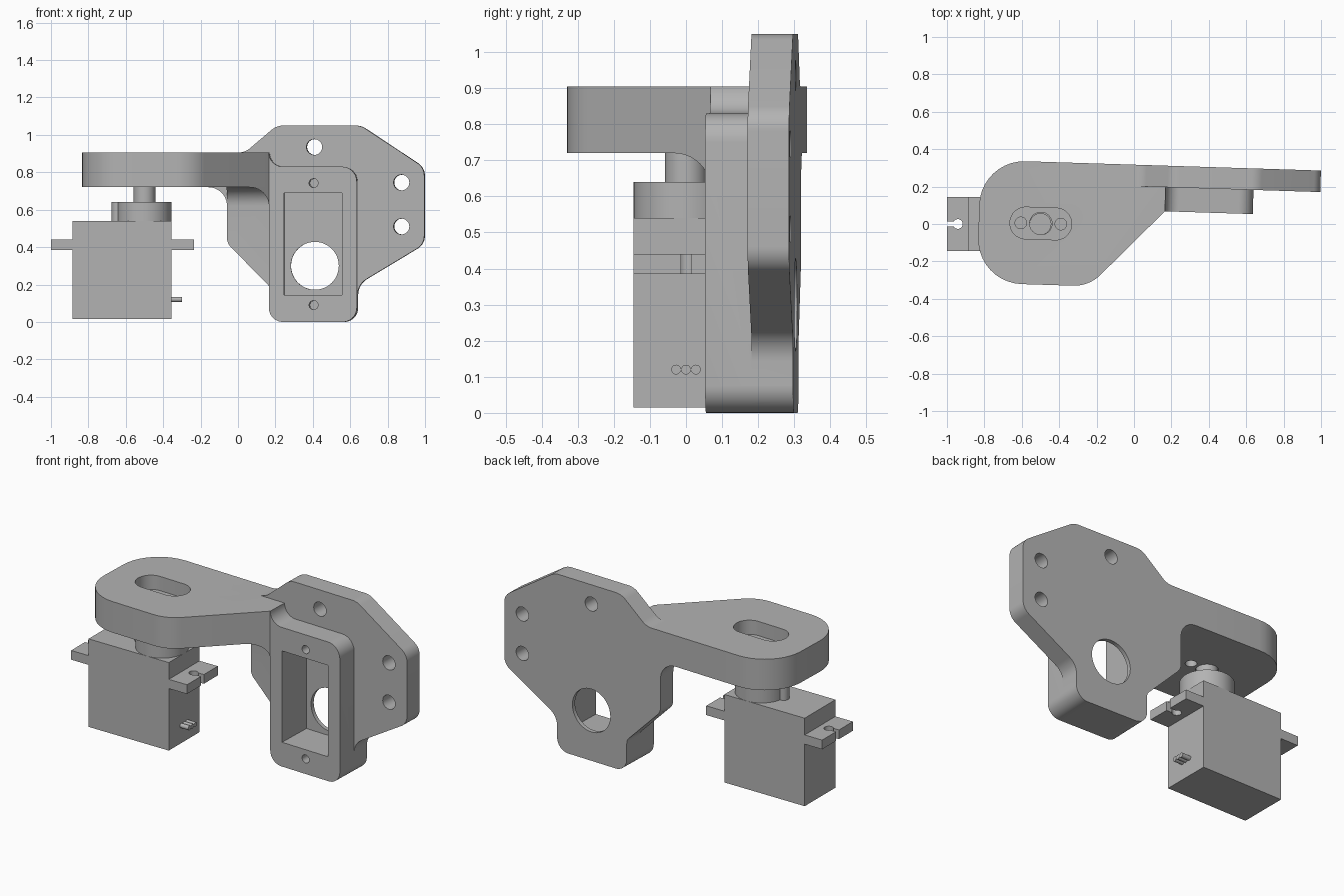
import bpy, bmesh, math
from mathutils import Vector, Matrix

if "Cube" in bpy.data.objects:
    bpy.data.objects.remove(bpy.data.objects["Cube"], do_unlink=True)

grey = bpy.data.materials.new("plain grey")
grey.use_nodes = True
GREY = (0.45, 0.45, 0.45, 1)
grey.diffuse_color = GREY
grey.node_tree.nodes["Principled BSDF"].inputs["Base Color"].default_value = GREY


def rounded(corners, steps=10):
    """Outline from (u, v, radius) corners, each corner filleted."""
    out = []
    for i, (u, v, r) in enumerate(corners):
        p = Vector((u, v))
        if r == 0:
            out.append(p)
            continue
        a = (Vector(corners[i - 1][:2]) - p).normalized()
        b = (Vector(corners[(i + 1) % len(corners)][:2]) - p).normalized()
        half = a.angle(b) / 2
        centre = p + (a + b).normalized() * r / math.sin(half)
        start = p + a * r / math.tan(half) - centre
        end = p + b * r / math.tan(half) - centre
        sweep = start.angle_signed(end)
        for k in range(steps + 1):
            out.append(centre + Matrix.Rotation(-sweep * k / steps, 2) @ start)
    return out


def cove(u, v, su, sv, r, steps=10):
    """Concave fillet section filling an inside corner."""
    pts = [Vector((u, v))]
    for k in range(steps + 1):
        t = math.pi / 2 * k / steps
        pts.append(Vector((u + su * r * (1 - math.sin(t)), v + sv * r * (1 - math.cos(t)))))
    return pts


def disc(u, v, r, n=48):
    return [Vector((u + r * math.cos(2 * math.pi * k / n), v + r * math.sin(2 * math.pi * k / n)))
            for k in range(n)]


def rect(u0, u1, v0, v1):
    return [Vector(p) for p in ((u0, v0), (u1, v0), (u1, v1), (u0, v1))]


def prism(name, pts, axis, lo, hi):
    """Extrude an outline along an axis; u, v are the other two axes in order."""
    place = {"x": lambda p, h: (h, p.x, p.y),
             "y": lambda p, h: (p.x, h, p.y),
             "z": lambda p, h: (p.x, p.y, h)}[axis]
    bm = bmesh.new()
    face = bm.faces.new([bm.verts.new(place(p, lo)) for p in pts])
    new = bmesh.ops.extrude_face_region(bm, geom=[face])["geom"]
    shift = Vector(place(Vector((0, 0)), hi - lo))
    bmesh.ops.translate(bm, vec=shift, verts=[g for g in new if isinstance(g, bmesh.types.BMVert)])
    bmesh.ops.recalc_face_normals(bm, faces=bm.faces)
    mesh = bpy.data.meshes.new(name)
    bm.to_mesh(mesh)
    bm.free()
    mesh.materials.append(grey)
    ob = bpy.data.objects.new(name, mesh)
    bpy.context.scene.collection.objects.link(ob)
    return ob


def combine(base, operation, *tools):
    """Apply boolean tools to the base and discard them."""
    for tool in tools:
        tool.hide_render = True
        mod = base.modifiers.new("cut", "BOOLEAN")
        mod.operation, mod.solver, mod.object = operation, "EXACT", tool
        bpy.context.view_layer.update()
        deps = bpy.context.evaluated_depsgraph_get()
        mesh = bpy.data.meshes.new_from_object(base.evaluated_get(deps))
        base.modifiers.clear()
        base.data = mesh
        bpy.data.objects.remove(tool, do_unlink=True)
    return base


def finish(ob):
    bpy.ops.object.select_all(action="DESELECT")
    ob.select_set(True)
    bpy.context.view_layer.objects.active = ob
    bpy.ops.object.shade_smooth_by_angle(angle=math.radians(30))


# Bracket dimensions, in its own untwisted frame
BACK, PLATE, FRONT = 0.317, 0.202, 0.073
LEFT, RIGHT = 0.163, 0.633
LOW, HIGH = 0.72, 0.905

# Horizontal arm
arm_outline = rounded([(-0.83, BACK, 0.24), (-0.83, -0.34, 0.24), (-0.23, -0.34, 0.2),
                       (LEFT, FRONT, 0), (LEFT, BACK, 0)])
bracket = prism("bracket", arm_outline, "z", LOW, HIGH)

# Upright mounting plate, blended into the arm
plate = prism("plate", rounded([
    (0.2, 1.05, 0.1), (0.65, 1.05, 0.1), (0.99, 0.825, 0.08), (0.99, 0.415, 0.08),
    (RIGHT, 0.2, 0.1), (RIGHT, 0, 0.075), (LEFT, 0, 0.075), (LEFT, 0.19, 0.05),
    (-0.065, 0.42, 0.07), (-0.065, LOW, 0.1), (-0.2, LOW, 0), (-0.2, HIGH, 0),
    (0.03, HIGH, 0.1)]), "y", PLATE, BACK)

# Motor housing on the plate
housing = prism("housing", rounded([
    (LEFT, 0, 0.075), (RIGHT, 0, 0.075), (RIGHT, 0.83, 0.08), (LEFT, 0.83, 0)]),
    "y", FRONT, BACK)
top_cove = prism("top_cove", cove(LEFT, 0.83, 1, 1, 0.075), "y", FRONT, BACK)

# Fillets under the arm, trimmed to its footprint
side_cove = combine(prism("side_cove", cove(LEFT, LOW, -1, -1, 0.1), "y", -0.1, BACK),
                    "INTERSECT", prism("footprint", arm_outline, "z", 0.5, 0.8))
back_cove = prism("back_cove", cove(PLATE, LOW, -1, -1, 0.1), "x", -0.065, LEFT)
combine(bracket, "UNION", plate, housing, top_cove, side_cove, back_cove)

# Motor pocket, rear opening and screw holes
MID = 0.402
combine(bracket, "DIFFERENCE",
        prism("pocket", rect(0.243, 0.553, 0.145, 0.69), "y", -0.2, 0.293),
        prism("opening", disc(MID, 0.3, 0.128), "y", 0.2, 0.5))
for z in (0.09, 0.742):
    combine(bracket, "DIFFERENCE", prism("pilot", disc(MID, z, 0.024, 24), "y", -0.2, 0.25))
for x, z in ((MID, 0.935), (0.868, 0.745), (0.868, 0.51)):
    combine(bracket, "DIFFERENCE", prism("bolt", disc(x, z, 0.042, 32), "y", 0, 0.5))

# Horn recess in the arm with shaft and screw holes
AX, AY = -0.498, -0.013
combine(bracket, "DIFFERENCE", prism("recess", rounded([
    (AX - 0.165, AY - 0.085, 0.084), (AX + 0.165, AY - 0.085, 0.084),
    (AX + 0.165, AY + 0.085, 0.084), (AX - 0.165, AY + 0.085, 0.084)]), "z", 0.82, 1.2))
for dx, r in ((-0.107, 0.031), (0, 0.06), (0.107, 0.031)):
    combine(bracket, "DIFFERENCE", prism("horn_hole", disc(AX + dx, AY, r, 32), "z", 0.5, 1))
bracket.data.transform(Matrix.Rotation(math.radians(-1.8), 4, "Z"))
finish(bracket)

# Servo: body, ears and gear turrets
SX = -0.5
W = 0.145
servo = prism("servo_body", rect(-0.885, -0.355, -W, W), "z", 0.015, 0.54)
combine(servo, "UNION", prism("ears", rect(-1, -0.235, -W, W), "z", 0.385, 0.44),
        prism("turret", disc(SX, 0, W, 64), "z", 0.53, 0.64),
        prism("small_turret", disc(-0.645, 0, 0.03, 32), "z", 0.53, 0.64))

# Open keyhole slots in the ears
for x, edge in ((-0.942, -1.1), (-0.293, -0.1)):
    combine(servo, "DIFFERENCE", prism("ear_hole", disc(x, 0, 0.026, 32), "z", 0.3, 0.5),
            prism("ear_slot", rect(min(x, edge), max(x, edge), -0.014, 0.014), "z", 0.3, 0.5))
finish(servo)

# Output shaft
finish(prism("servo_shaft", disc(SX, 0, 0.058), "z", 0.635, 0.8))

# Cable leads
for i in (-1, 0, 1):
    finish(prism("cable_lead", disc(0.0275 * i, 0.12, 0.0135, 20), "x", -0.36, -0.3))
